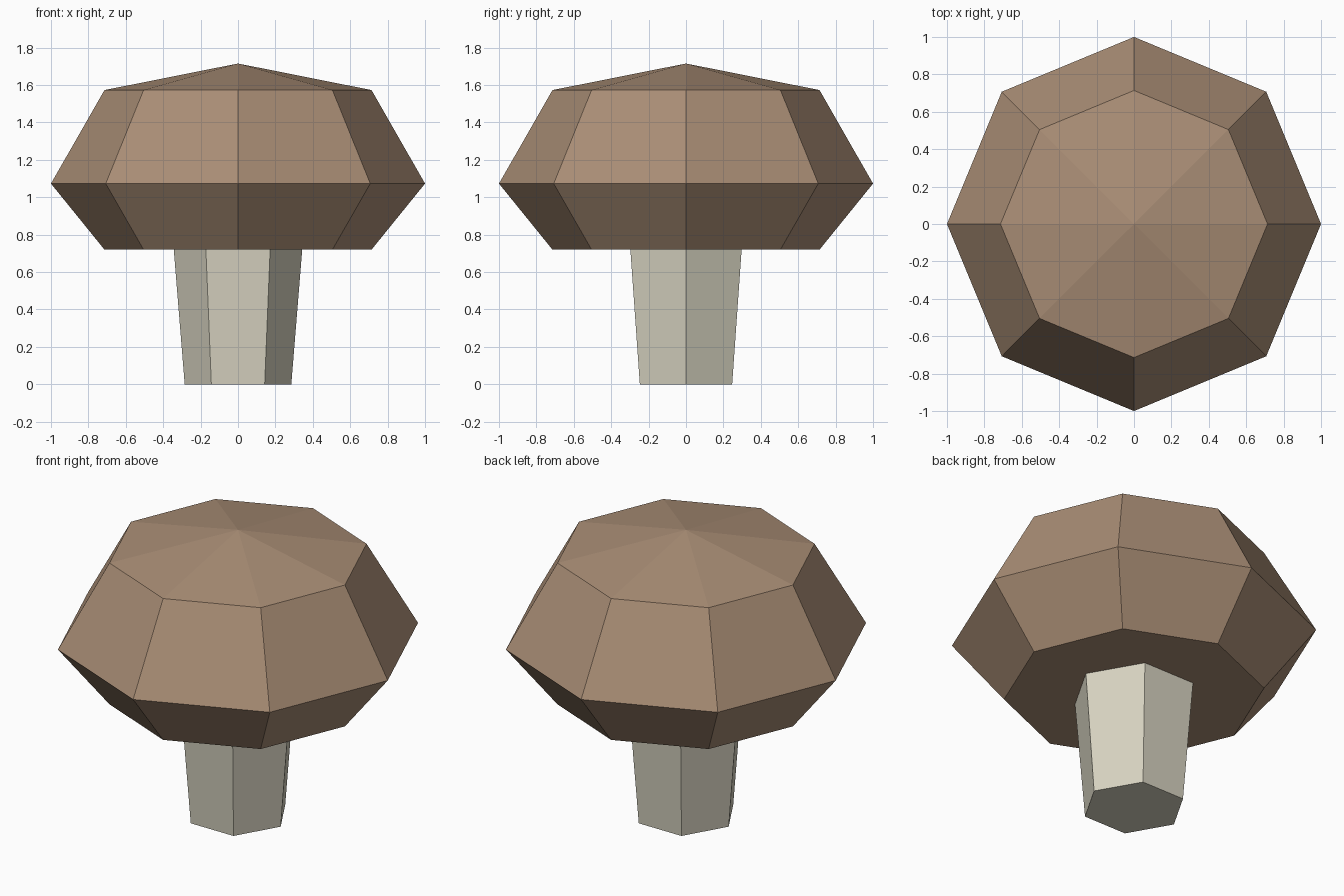
import bpy
import bmesh
from math import cos, sin, tau

cube = bpy.data.objects.get("Cube")
if cube:
    bpy.data.objects.remove(cube, do_unlink=True)


def make_material(name, rgb):
    mat = bpy.data.materials.new(name)
    mat.use_nodes = True
    color = (*rgb, 1.0)
    mat.diffuse_color = color
    mat.node_tree.nodes["Principled BSDF"].inputs["Base Color"].default_value = color
    return mat


def lathe(name, profile, sides, mat):
    """Closed faceted solid from (radius, height) rings; radius 0 makes a tip."""
    bm = bmesh.new()
    rings = []
    for radius, z in profile:
        count = sides if radius else 1
        rings.append([bm.verts.new((radius * cos(tau * i / sides),
                                    radius * sin(tau * i / sides), z))
                      for i in range(count)])
    for low, high in zip(rings, rings[1:]):
        for i in range(sides):
            j = (i + 1) % sides
            if len(high) == 1:
                bm.faces.new((low[i], low[j], high[0]))
            else:
                bm.faces.new((low[i], low[j], high[j], high[i]))
    bm.faces.new(rings[0][::-1])
    if len(rings[-1]) > 1:
        bm.faces.new(rings[-1])
    bmesh.ops.recalc_face_normals(bm, faces=bm.faces)
    mesh = bpy.data.meshes.new(name)
    bm.to_mesh(mesh)
    bm.free()
    mesh.materials.append(mat)
    obj = bpy.data.objects.new(name, mesh)
    bpy.context.collection.objects.link(obj)
    return obj


brown = make_material("cap brown", (0.40, 0.27, 0.18))
cream = make_material("stem cream", (0.68, 0.65, 0.53))

# Eight-sided cap with a flat underside and a shallow pointed top
lathe("mushroom_cap",
      [(0.714, 0.72), (1.0, 1.073), (0.714, 1.573), (0, 1.715)], 8, brown)

# Six-sided stem, widening upward into the cap
lathe("mushroom_stem", [(0.285, 0), (0.345, 0.74)], 6, cream)
